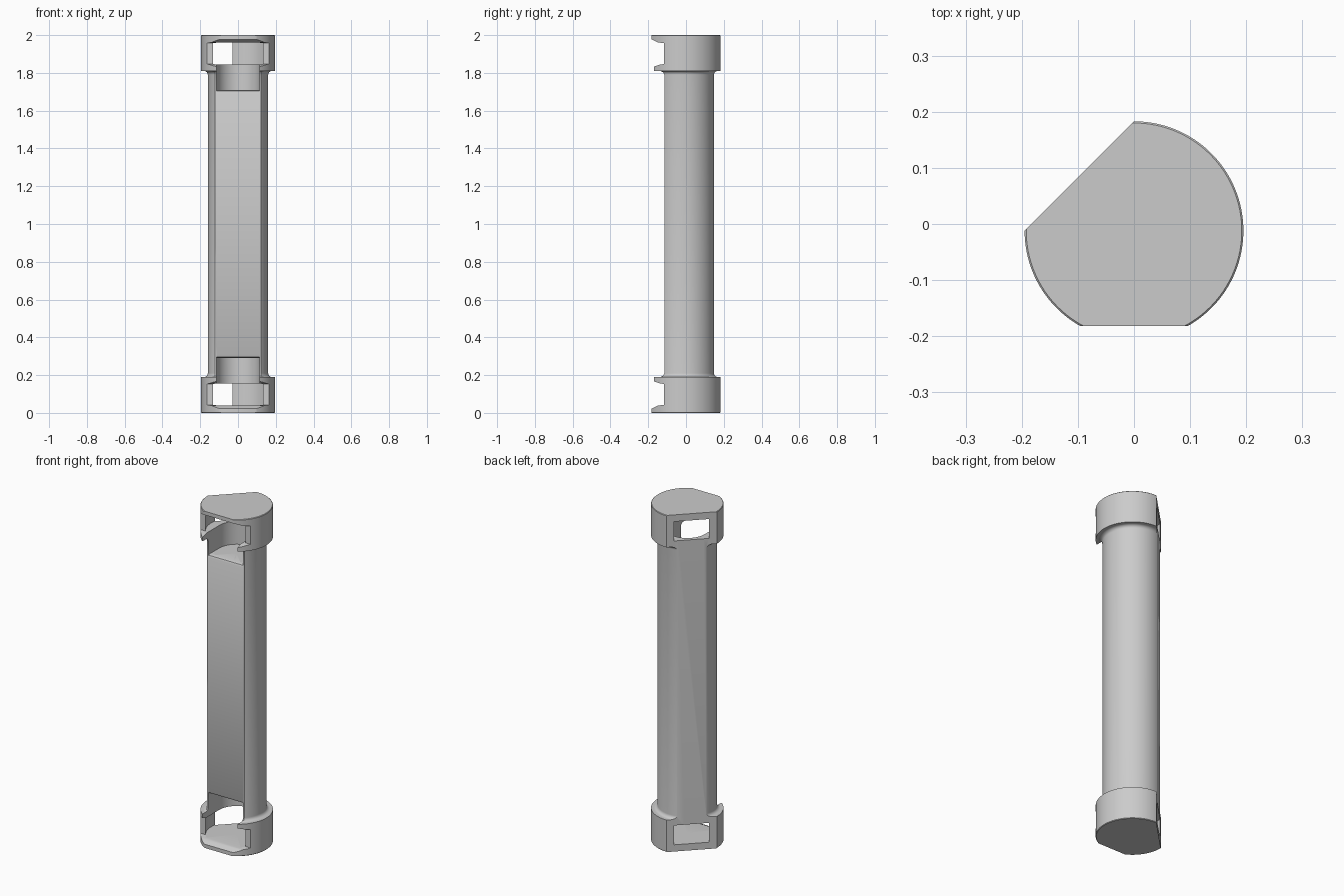
import bpy, bmesh, math
from mathutils import Matrix, Vector

if "Cube" in bpy.data.objects:
    bpy.data.objects.remove(bpy.data.objects["Cube"])

CY = -0.012          # axis of the round parts
SEGMENTS = 128

grey = bpy.data.materials.new("plain grey")
grey.use_nodes = True
colour = (0.6, 0.6, 0.6, 1)
grey.diffuse_color = colour
grey.node_tree.nodes["Principled BSDF"].inputs["Base Color"].default_value = colour


def make_object(name, bm):
    bmesh.ops.recalc_face_normals(bm, faces=bm.faces)
    mesh = bpy.data.meshes.new(name)
    bm.to_mesh(mesh)
    bm.free()
    mesh.materials.append(grey)
    obj = bpy.data.objects.new(name, mesh)
    bpy.context.collection.objects.link(obj)
    return obj


def lathe(name, profile):
    """Revolve (radius, z) points, with the ends on the axis."""
    bm = bmesh.new()
    verts = [bm.verts.new((r, CY, z)) for r, z in profile]
    edges = [bm.edges.new(pair) for pair in zip(verts, verts[1:])]
    bmesh.ops.spin(bm, geom=verts + edges, cent=(0, CY, 0), axis=(0, 0, 1),
                   angle=math.tau, steps=SEGMENTS, use_duplicate=False)
    bmesh.ops.remove_doubles(bm, verts=bm.verts, dist=1e-5)
    return make_object(name, bm)


def prism(name, profile, half_width):
    """Extrude (y, z) points along x."""
    bm = bmesh.new()
    face = bm.faces.new([bm.verts.new((-half_width, y, z)) for y, z in profile])
    new = bmesh.ops.extrude_face_region(bm, geom=[face])["geom"]
    bmesh.ops.translate(bm, vec=(2 * half_width, 0, 0),
                        verts=[v for v in new if isinstance(v, bmesh.types.BMVert)])
    return make_object(name, bm)


def flip(points):
    return [(a, 2 - z) for a, z in points]


# Round tube body with wider end caps and a small fillet under each cap
fillet = [(0.18 - 0.02 * math.sin(t), 0.21 - 0.02 * math.cos(t))
          for t in (i * math.pi / 12 for i in range(7))]
lower = [(0, 0), (0.192, 0), (0.195, 0.003), (0.195, 0.19)] + fillet
holder = lathe("battery_tube_holder", lower + flip(lower)[::-1])

cutters = []

# Flat front of the caps and of the body
cutters.append(prism("cap_front_cutter",
                     [(-0.4, -0.1), (-0.182, -0.1), (-0.182, 2.1), (-0.4, 2.1)], 0.4))
half = [(-0.4, 0.19), (-0.135, 0.19), (-0.121, 0.196), (-0.115, 0.21)]
cutters.append(prism("body_front_cutter", half + flip(half)[::-1], 0.4))

# Diagonal flat at the back right
bm = bmesh.new()
bmesh.ops.create_cube(bm, size=1, matrix=(
    Matrix.Translation((0, CY, 1)) @ Matrix.Rotation(math.radians(135), 4, "Z")
    @ Matrix.Translation((0.138 + 0.2, 0, 0)) @ Matrix.Diagonal(Vector((0.4, 0.8, 2.4, 1)))))
cutters.append(make_object("diagonal_cutter", bm))

# Cavity, front opening and notch at each end
opening = [(-0.4, 0.022), (-0.182, 0.022), (-0.15, 0.038), (-0.117, 0.043),
           (-0.117, 0.153), (-0.14, 0.157), (-0.165, 0.165), (-0.4, 0.165)]
cavity = [(0, 0.04), (0.168, 0.04), (0.168, 0.155), (0, 0.155)]
pocket = [(0, 0.1), (0.115, 0.1), (0.115, 0.29), (0, 0.29)]
notch = [(-0.4, 0.1), (CY, 0.1), (CY, 0.29), (-0.095, 0.29),
         (-0.11, 0.295), (-0.118, 0.31), (-0.4, 0.31)]
for end, place in (("bottom", list), ("top", flip)):
    cutters.append(lathe(end + "_cavity_cutter", place(cavity)))
    cutters.append(prism(end + "_opening_cutter", place(opening), 0.4))
    cutters.append(lathe(end + "_pocket_cutter", place(pocket)))
    cutters.append(prism(end + "_notch_cutter", place(notch), 0.1149))

for cutter in cutters:
    cutter.hide_render = True
    mod = holder.modifiers.new(cutter.name, "BOOLEAN")
    mod.operation = "DIFFERENCE"
    mod.solver = "EXACT"
    mod.object = cutter

# Bake the cuts and drop the cutters
bpy.context.view_layer.update()
baked = bpy.data.meshes.new_from_object(
    holder.evaluated_get(bpy.context.evaluated_depsgraph_get()))
holder.modifiers.clear()
holder.data = baked
for cutter in cutters:
    bpy.data.objects.remove(cutter)
holder.data.materials.clear()
holder.data.materials.append(grey)
for poly in holder.data.polygons:
    poly.material_index = 0

bpy.ops.object.select_all(action="DESELECT")
holder.select_set(True)
bpy.context.view_layer.objects.active = holder
bpy.ops.object.shade_smooth_by_angle(angle=math.radians(30))
